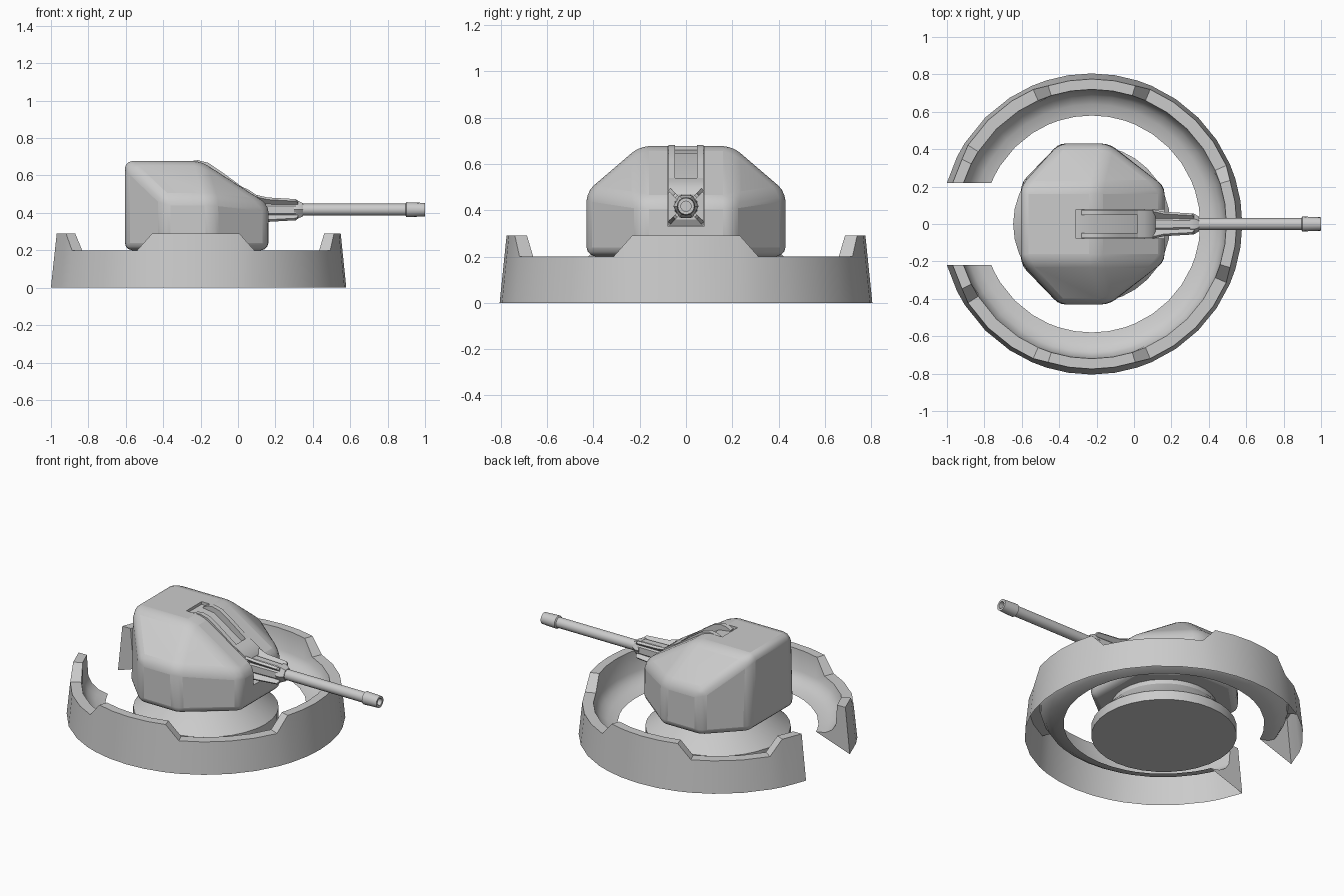
import bpy, bmesh
from math import radians, cos, sin, sqrt, pi

if "Cube" in bpy.data.objects:
    bpy.data.objects.remove(bpy.data.objects["Cube"])

CX = -0.226     # turret and wall axis
GZ = 0.417      # gun axis height


def finish(bm, name, angle=30):
    bmesh.ops.recalc_face_normals(bm, faces=bm.faces)
    me = bpy.data.meshes.new(name)
    bm.to_mesh(me)
    bm.free()
    ob = bpy.data.objects.new(name, me)
    bpy.context.collection.objects.link(ob)
    smooth(ob, angle)
    return ob


def smooth(ob, angle=30):
    bpy.ops.object.select_all(action='DESELECT')
    bpy.context.view_layer.objects.active = ob
    ob.select_set(True)
    bpy.ops.object.shade_smooth_by_angle(angle=radians(angle))


def slab(bm, profile, y0, y1):
    """Extrude an xz outline from y0 to y1."""
    a = [bm.verts.new((x, y0, z)) for x, z in profile]
    b = [bm.verts.new((x, y1, z)) for x, z in profile]
    bm.faces.new(a)
    bm.faces.new(b[::-1])
    n = len(a)
    for i in range(n):
        j = (i + 1) % n
        bm.faces.new((a[i], a[j], b[j], b[i]))
    return a + b


def lathe(name, profile, seg, axis, angle=30, phase=0):
    """Revolve (radius, position) points about the gun axis (x) or turret axis (z)."""
    bm = bmesh.new()
    rings = []
    for r, p in profile:
        ring = []
        for i in range(seg):
            t = 2 * pi * i / seg + phase
            u, v = r * cos(t), r * sin(t)
            ring.append(bm.verts.new((p, u, GZ + v) if axis == 'x' else (CX + u, v, p)))
        rings.append(ring)
    for a, b in zip(rings, rings[1:]):
        for i in range(seg):
            j = (i + 1) % seg
            bm.faces.new((a[i], a[j], b[j], b[i]))
    bm.faces.new(rings[0])
    bm.faces.new(rings[-1])
    return finish(bm, name, angle)


# Protective wall: open-bottomed ring with raised sections and a rear gap
half = [8.75, 17.5, 23.5, 34, 45, 56, 66.5, 72.5, 81, 90, 99, 107.5, 113.5, 123, 135, 147.5, 153.5, 180]
stations = [-a for a in reversed(half)] + [0] + half


def wall_height(a):
    a = abs(a)
    return 0.29 if a < 18 or 72 < a < 108 or a > 151 else 0.2


bm = bmesh.new()
rows = []
for a in stations:
    h = wall_height(a)
    section = [(0.805, 0), (0.805 - 0.103 * h, h), (0.72, h), (0.71, 0.16),
               (0.685, 0.12), (0.64, 0.092), (0.58, 0.08)]
    row = []
    for r, z in section:
        if abs(a) == 180:   # straight cut at the gap
            x, y = -sqrt(r * r - 0.22 ** 2), 0.22 if a > 0 else -0.22
        else:
            x, y = r * cos(radians(a)), r * sin(radians(a))
        row.append(bm.verts.new((CX + x, y, z)))
    rows.append(row)
for a, b in zip(rows, rows[1:]):
    for i in range(len(a) - 1):
        bm.faces.new((a[i], b[i], b[i + 1], a[i + 1]))
bm.faces.new(rows[0])
bm.faces.new(rows[-1])
finish(bm, "ring_wall")

# Pedestal under the turret
lathe("pedestal", [(0.42, 0), (0.42, 0.06), (0.36, 0.115), (0.31, 0.17), (0.3, 0.23)], 32, 'z')

# Turret body: faceted hull with rounded edges
bm = bmesh.new()
for s in (1, -1):
    for x, y, z in [(-0.605, 0.22, 0.2), (-0.4, 0.43, 0.2), (-0.13, 0.43, 0.2), (0.163, 0.2, 0.2),
                    (-0.4, 0.43, 0.48), (-0.14, 0.43, 0.48), (0.163, 0.2, 0.445),
                    (-0.605, 0.2, 0.677), (-0.2, 0.2, 0.677)]:
        bm.verts.new((x, s * y, z))
bmesh.ops.convex_hull(bm, input=bm.verts)
bmesh.ops.dissolve_limit(bm, angle_limit=radians(5), verts=bm.verts, edges=bm.edges)
body = finish(bm, "turret_body")

# Slot for the gun elevation
bm = bmesh.new()
slab(bm, [(-0.31, 0.8), (-0.31, 0.66), (-0.2, 0.645), (0.06, 0.475), (0.06, 0.33), (0.3, 0.33), (0.3, 0.8)],
     -0.077, 0.077)
cutter = finish(bm, "slot_cutter")
cutter.hide_render = True
bev = body.modifiers.new("round", 'BEVEL')
bev.width, bev.segments, bev.limit_method, bev.angle_limit = 0.04, 3, 'ANGLE', radians(12)
cut = body.modifiers.new("slot", 'BOOLEAN')
cut.object, cut.operation, cut.solver = cutter, 'DIFFERENCE', 'EXACT'
bpy.context.view_layer.objects.active = body
for m in ("round", "slot"):
    bpy.ops.object.modifier_apply(modifier=m)
bpy.data.objects.remove(cutter)
smooth(body, 35)

# Curved guide rails along the slot
top = [(-0.28, 0.662), (-0.25, 0.677), (-0.215, 0.682), (-0.16, 0.668), (-0.08, 0.614), (0, 0.555), (0.07, 0.505)]
low = [(0.07, 0.455), (-0.2, 0.63), (-0.28, 0.645)]
bm = bmesh.new()
for s in (1, -1):
    slab(bm, top + low, s * 0.047, s * 0.076)
finish(bm, "guide_rails")

# Mantlet block
bm = bmesh.new()
slab(bm, [(0.02, 0.54), (0.055, 0.525), (0.1, 0.495), (0.115, 0.47), (0.115, 0.36), (0.1, 0.335), (0.02, 0.335)],
     -0.075, 0.075)
finish(bm, "mantlet_block")

# Gun cradle: core with four diagonal fins, hexagonal collar
lathe("cradle_core", [(0.055, 0.1), (0.05, 0.31)], 8, 'x', phase=pi / 8)
bm = bmesh.new()
for k in range(4):
    verts = slab(bm, [(0.1, 0), (0.1, 0.103), (0.16, 0.084), (0.31, 0.072), (0.32, 0.06), (0.32, 0)], -0.008, 0.008)
    t = pi / 4 + k * pi / 2
    for v in verts:
        y, z = v.co.y, v.co.z
        v.co.y, v.co.z = y * cos(t) - z * sin(t), GZ + y * sin(t) + z * cos(t)
finish(bm, "cradle_fins")
lathe("collar", [(0.055, 0.3), (0.055, 0.32), (0.04, 0.348)], 6, 'x')

# Barrel and hollow muzzle
lathe("barrel", [(0.032, 0.3), (0.032, 0.93)], 16, 'x')
lathe("muzzle", [(0.032, 0.895), (0.04, 0.9), (0.036, 1.0), (0.022, 1.0), (0.022, 0.94)], 16, 'x')
